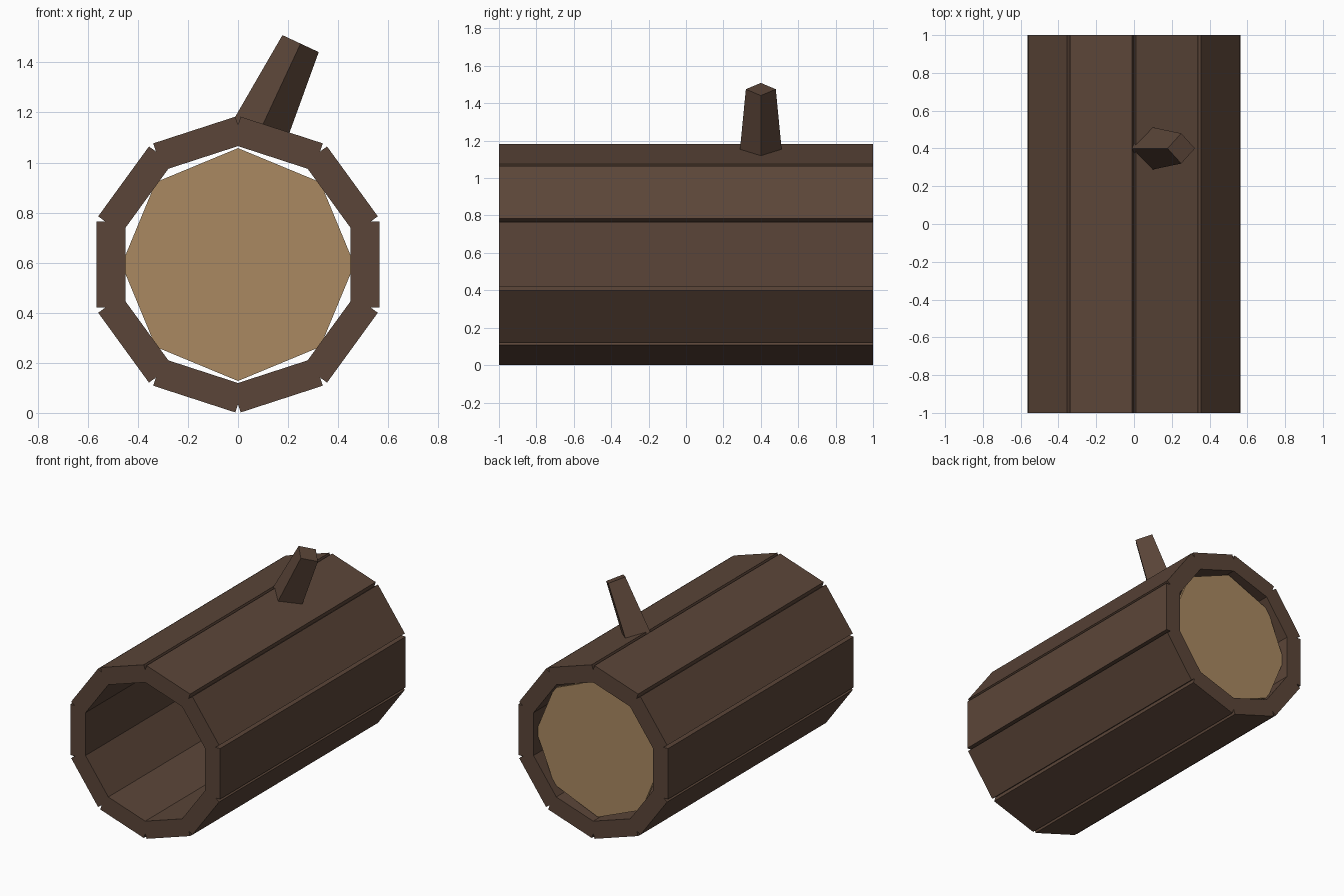
import bpy, math
from mathutils import Matrix, Vector

cube = bpy.data.objects.get("Cube")
if cube:
    bpy.data.objects.remove(cube, do_unlink=True)


def material(name, rgb):
    m = bpy.data.materials.new(name)
    m.use_nodes = True
    m.diffuse_color = (*rgb, 1)
    m.node_tree.nodes["Principled BSDF"].inputs["Base Color"].default_value = (*rgb, 1)
    return m


bark = material("dark_bark", (0.105, 0.06, 0.04))
wood = material("pale_wood", (0.40, 0.25, 0.12))

CENTRE_Z = 0.5925
SIDES = 10


def finish(name, mat):
    ob = bpy.context.object
    ob.name = name
    ob.data.materials.append(mat)
    return ob


# Hollow trunk: a ring of straight bark planks
for i in range(SIDES):
    a = math.tau * i / SIDES
    r = 0.5075
    bpy.ops.mesh.primitive_cube_add(
        size=1, location=(r * math.cos(a), 0, CENTRE_Z + r * math.sin(a)),
        rotation=(0, -a, 0))
    plank = finish(f"bark_plank_{i + 1}", bark)
    plank.scale = (0.115, 2, 0.345)

# Eight-sided wooden plug just inside the back opening
bpy.ops.mesh.primitive_cylinder_add(
    vertices=8, radius=0.465, depth=0.02,
    location=(0, 0.94, CENTRE_Z), rotation=(math.pi / 2, 0, 0))
plug = finish("back_plug", wood)
# Keep a corner of the plug pointing straight up
top = max((plug.matrix_basis @ v.co).z for v in plug.data.vertices)
if top < CENTRE_Z + 0.45:
    plug.data.transform(Matrix.Rotation(math.pi / 8, 4, 'Z'))

# Tapered four-sided branch stub leaning to the left
tilt = math.radians(25)
axis = Vector((math.sin(tilt), 0, math.cos(tilt)))
tip = Vector((0.25, 0.4, 1.475))
length = 0.43
bpy.ops.mesh.primitive_cone_add(
    vertices=4, radius1=0.118, radius2=0.08, depth=length,
    location=tip - axis * length / 2, rotation=(0, tilt, 0))
finish("branch_stub", bark)
